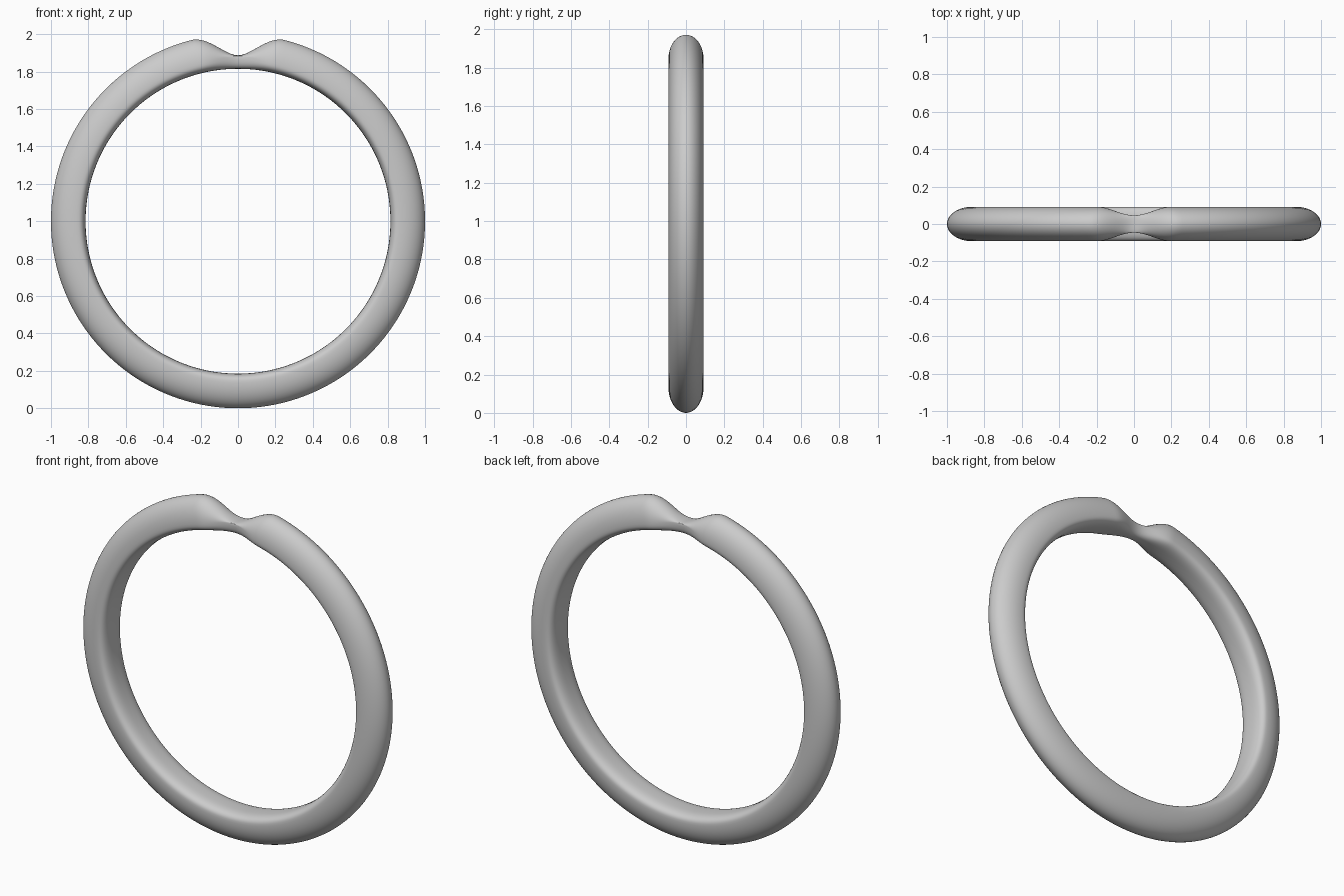
import bpy, bmesh, math

if "Cube" in bpy.data.objects:
    bpy.data.objects.remove(bpy.data.objects["Cube"])

SEG, HALF = 288, 24            # steps round the band, steps per half section
R_IN, R_SIDE, R_OUT = 0.815, 0.865, 1.0
W = 0.092                      # half width of the band


def smooth(t):
    t = max(0.0, min(1.0, t))
    return t * t * (3 - 2 * t)


def spow(v, p):
    return math.copysign(abs(v) ** p, v)


def section(a):
    """Cross-section (radius, y) at angle a away from the top notch."""
    k = smooth(abs(a) / 0.25)
    w = 0.046 + (W - 0.046) * smooth(abs(a) / 0.23)
    side = 0.882 + (R_SIDE - 0.882) * k
    top = 0.887 + (R_OUT - 0.887) * k
    pts = []
    for i in range(HALF):      # domed outside
        t = math.pi * i / HALF
        pts.append((side + (top - side) * math.sin(t), w * math.cos(t)))
    for i in range(HALF):      # flatter inside with rounded edges
        t = math.pi * (1 + i / HALF)
        pts.append((side + (side - R_IN) * spow(math.sin(t), 0.7),
                    w * spow(math.cos(t), 0.7)))
    return pts


# Ring band with a pinched seat at the top
bm = bmesh.new()
loops = []
for i in range(SEG):
    a = 2 * math.pi * i / SEG - math.pi
    loops.append([bm.verts.new((r * math.sin(a), y, 1 + r * math.cos(a)))
                  for r, y in section(a)])
n = 2 * HALF
for i in range(SEG):
    p, q = loops[i], loops[(i + 1) % SEG]
    for j in range(n):
        k = (j + 1) % n
        bm.faces.new((p[j], p[k], q[k], q[j]))
bmesh.ops.recalc_face_normals(bm, faces=bm.faces)
mesh = bpy.data.meshes.new("ring_band")
bm.to_mesh(mesh)
bm.free()
band = bpy.data.objects.new("ring_band", mesh)
bpy.context.collection.objects.link(band)
bpy.context.view_layer.objects.active = band
band.select_set(True)
bpy.ops.object.shade_smooth_by_angle(angle=math.radians(35))
